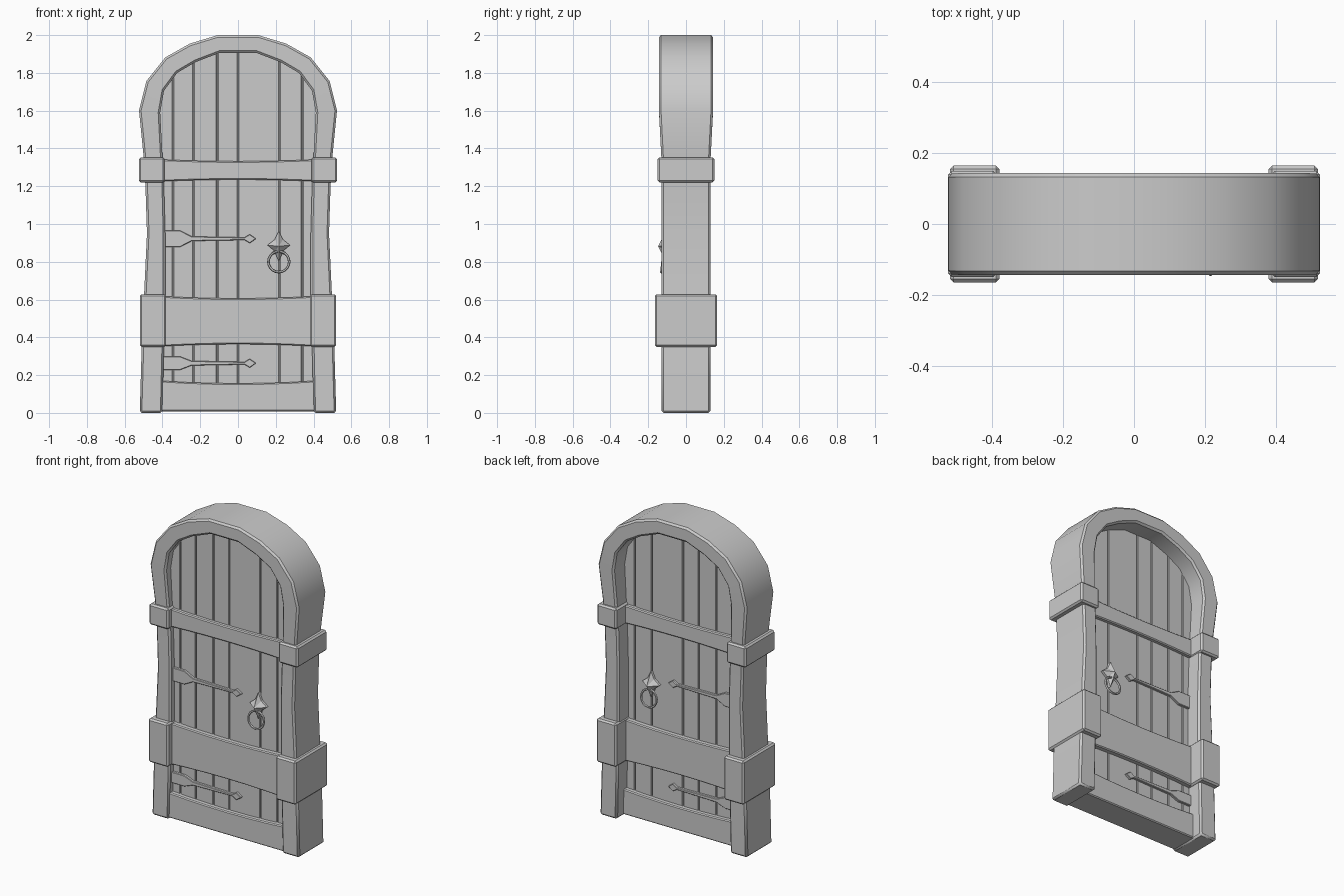
import bpy, bmesh, math
from mathutils import Matrix, Vector

if "Cube" in bpy.data.objects:
    bpy.data.objects.remove(bpy.data.objects["Cube"])

YC = -0.03  # mid-plane of the door leaf, set forward within the frame


def finish(bm, name, bevel=0.0, smooth=None):
    bmesh.ops.recalc_face_normals(bm, faces=bm.faces)
    me = bpy.data.meshes.new(name)
    bm.to_mesh(me)
    bm.free()
    ob = bpy.data.objects.new(name, me)
    bpy.context.collection.objects.link(ob)
    bpy.context.view_layer.objects.active = ob
    ob.select_set(True)
    if smooth:
        bpy.ops.object.shade_smooth_by_angle(angle=math.radians(smooth))
    ob.select_set(False)
    if bevel:
        m = ob.modifiers.new("Bevel", 'BEVEL')
        m.width = bevel
        m.segments = 1
        m.limit_method = 'ANGLE'
        m.angle_limit = math.radians(50)
    return ob


def prism(name, pts, y0, y1, bevel=0.0):
    """Outline in x, z extruded from y0 to y1."""
    bm = bmesh.new()
    a = [bm.verts.new((x, y0, z)) for x, z in pts]
    b = [bm.verts.new((x, y1, z)) for x, z in pts]
    bm.faces.new(a)
    bm.faces.new(b[::-1])
    n = len(pts)
    for i in range(n):
        bm.faces.new((a[i], b[i], b[(i + 1) % n], a[(i + 1) % n]))
    return finish(bm, name, bevel)


# Arched frame: outer x, z, inner x, z, half depth
half = [(.52, 0, .40, 0, .129), (.51, .35, .392, .35, .129),
        (.497, .63, .385, .63, .129), (.482, .95, .385, .95, .129),
        (.49, 1.2, .392, 1.2, .129), (.50, 1.36, .40, 1.36, .131),
        (.524, 1.6, .412, 1.59, .143), (.485, 1.757, .392, 1.705, .144),
        (.385, 1.882, .322, 1.80, .144), (.255, 1.955, .225, 1.857, .144),
        (.107, 2.0, .097, 1.906, .144)]
path = half + [(-a, b, -c, d, e) for a, b, c, d, e in reversed(half)]
bm = bmesh.new()
rings = [[bm.verts.new(p) for p in ((ox, -d, oz), (ox, d, oz), (ix, d, iz), (ix, -d, iz))]
         for ox, oz, ix, iz, d in path]
for r, s in zip(rings, rings[1:]):
    for k in range(4):
        bm.faces.new((r[k], r[(k + 1) % 4], s[(k + 1) % 4], s[k]))
bm.faces.new(rings[0])
bm.faces.new(rings[-1])
finish(bm, "arched_frame", .011, 30)

# Blocks clamped around the posts
for s, side in ((-1, "left"), (1, "right")):
    for name, x0, x1, z0, z1, d in (("lower", .38, .52, .35, .628, .165),
                                    ("upper", .388, .525, 1.22, 1.353, .15)):
        prism(f"{name}_block_{side}", [(s * x0, z0), (s * x1, z0), (s * x1, z1), (s * x0, z1)],
              -d, d, .01)

# Planks cut to the arch, hidden edge inside the frame
arch = [((a + c) / 2 * .97, (b + d) / 2 - .01) for a, b, c, d, e in half[6:]]
arch = [(-x, z) for x, z in arch] + arch[::-1]


def arch_top(x):
    for (xa, za), (xb, zb) in zip(arch, arch[1:]):
        if xa <= x <= xb:
            return za + (zb - za) * (x - xa) / (xb - xa)
    return 1.58


def leaf(name, x0, x1, hd, bevel):
    xs = [x0] + [x for x, z in arch if x0 + .005 < x < x1 - .005] + [x1]
    pts = [(x0, .03), (x1, .03)] + [(x, arch_top(x)) for x in reversed(xs)]
    return prism(name, pts, YC - hd, YC + hd, bevel)


leaf("door_core", -.43, .43, .05, 0)
edges = [-.43, -.345, -.235, -.11, 0, .22, .34, .43]
for i, (a, b) in enumerate(zip(edges, edges[1:])):
    leaf(f"plank_{i + 1}", a + .0025, b - .0025, .06, .003)

# Slightly waisted cross beams
for name, z0, z1, dip, w, hd in (("bottom_rail", .008, .17, 0, .41, .09),
                                 ("middle_rail", .352, .618, .012, .41, .092),
                                 ("top_rail", 1.225, 1.342, .01, .42, .085)):
    cut = dip or .014
    n = 6
    xs = [-w + 2 * w * i / n for i in range(n + 1)]
    pts = [(x, z0 + dip * (1 - (x / w) ** 2)) for x in xs]
    pts += [(x, z1 - cut * (1 - (x / w) ** 2)) for x in reversed(xs)]
    prism(name, pts, YC - hd, YC + hd, .006)

# Ironwork repeated on both faces
for s, face in ((-1, "front"), (1, "back")):
    y = YC + s * .055
    # strap hinges with a spear tip
    for name, z, h in (("upper", .922, .043), ("lower", .263, .035)):
        top = [(-.40, h), (-.305, h), (-.245, .012), (.035, .007), (.062, .024)]
        pts = [(x, z + v) for x, v in top] + [(.096, z)]
        pts += [(x, z - v) for x, v in reversed(top)]
        prism(f"{name}_hinge_{face}", pts, y, YC + s * .076, .003)
    # pyramid rosette
    rim = [(0, .965), (.022, .918), (.06, .888), (.024, .858),
           (0, .80), (-.024, .858), (-.06, .888), (-.022, .918)]
    bm = bmesh.new()
    base = [bm.verts.new((.216 + x, y, z)) for x, z in rim]
    edge = [bm.verts.new((.216 + x, YC + s * .075, z)) for x, z in rim]
    tip = bm.verts.new((.216, YC + s * .118, .882))
    bm.faces.new(base)
    for i in range(8):
        j = (i + 1) % 8
        bm.faces.new((base[i], base[j], edge[j], edge[i]))
        bm.faces.new((edge[i], edge[j], tip))
    finish(bm, f"handle_rosette_{face}")
    # hanging pull ring
    bpy.ops.mesh.primitive_torus_add(major_segments=20, minor_segments=6,
                                     major_radius=.055, minor_radius=.007,
                                     location=(.216, YC + s * .095, .80),
                                     rotation=(math.pi / 2 + s * .1, 0, 0))
    ring = bpy.context.object
    ring.name = f"pull_ring_{face}"
    bpy.ops.object.shade_smooth_by_angle(angle=math.radians(60))
    ring.select_set(False)
